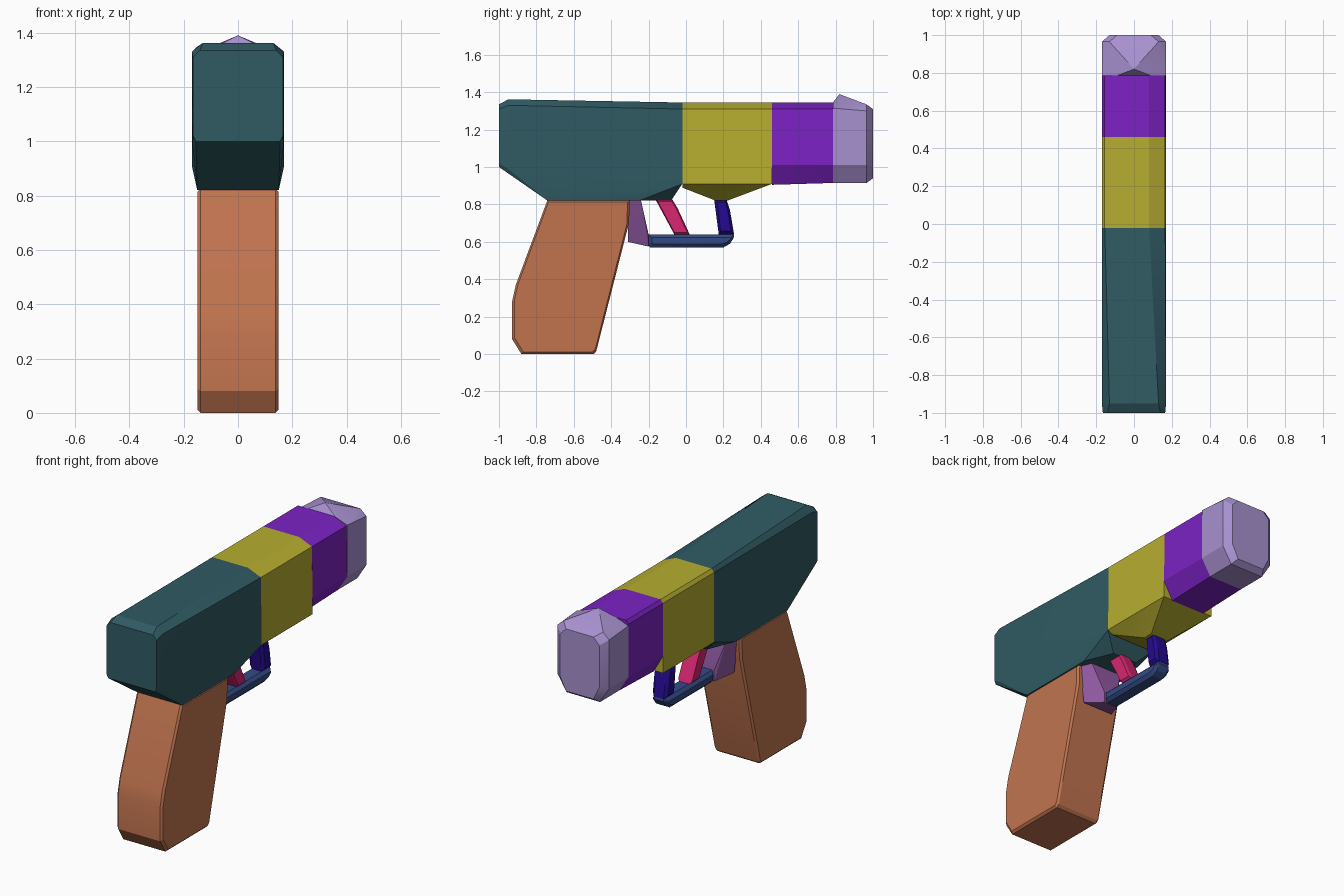
import bpy
import bmesh
import math

if "Cube" in bpy.data.objects:
    bpy.data.objects.remove(bpy.data.objects["Cube"], do_unlink=True)


def material(name, rgb):
    mat = bpy.data.materials.new(name)
    mat.use_nodes = True
    color = [(c / 255 / 12.92 if c < 11 else ((c / 255 + 0.055) / 1.055) ** 2.4) for c in rgb] + [1]
    mat.diffuse_color = color
    mat.node_tree.nodes["Principled BSDF"].inputs["Base Color"].default_value = color
    return mat


def hull_part(name, points, mat):
    """Convex faceted block around a set of points."""
    bm = bmesh.new()
    for p in points:
        bm.verts.new(p)
    result = bmesh.ops.convex_hull(bm, input=bm.verts)
    junk = {g for g in result["geom_interior"] + result["geom_unused"]
            if isinstance(g, bmesh.types.BMVert)}
    bmesh.ops.delete(bm, geom=list(junk), context='VERTS')
    bmesh.ops.dissolve_limit(bm, angle_limit=math.radians(1), verts=bm.verts, edges=bm.edges)
    bmesh.ops.recalc_face_normals(bm, faces=bm.faces)
    mesh = bpy.data.meshes.new(name)
    bm.to_mesh(mesh)
    bm.free()
    mesh.materials.append(mat)
    obj = bpy.data.objects.new(name, mesh)
    bpy.context.collection.objects.link(obj)
    bpy.ops.object.select_all(action='DESELECT')
    obj.select_set(True)
    bpy.context.view_layer.objects.active = obj
    bpy.ops.object.shade_smooth_by_angle(angle=math.radians(20))


def section(y, half):
    """Mirrored cross-section at one station along the barrel."""
    return [(s * x, y, z) for x, z in half for s in (-1, 1)]


def top_section(y, half):
    """Cross-section whose left top edge has a wider bevel."""
    return [(-x, y, z) for x, z in half] + [(0.17, y, half[0][1]), (0.165, y, 1.31), (0.08, y, 1.345)]


def slab(profile, width, chamfer):
    """Side profile with thickness and chamfered rims."""
    ys, zs = zip(*profile)
    cy, cz = (min(ys) + max(ys)) / 2, (min(zs) + max(zs)) / 2
    ky = 1 - 2 * chamfer / (max(ys) - min(ys))
    kz = 1 - 2 * chamfer / (max(zs) - min(zs))
    points = []
    for s in (-1, 1):
        for y, z in profile:
            points.append((s * (width - chamfer), y, z))
            points.append((s * width, cy + (y - cy) * ky, cz + (z - cz) * kz))
    return points


teal = material("dark teal", (48, 91, 100))
yellow = material("mustard", (183, 174, 48))
purple = material("purple", (124, 34, 196))
lavender = material("lavender", (168, 145, 208))
orange = material("terracotta", (193, 116, 79))
plum = material("plum", (146, 90, 164))
blue = material("slate blue", (52, 74, 132))
navy = material("indigo", (36, 10, 144))
pink = material("raspberry", (214, 38, 112))

# Rear receiver
shoulder = [(0.17, 0.91), (0.17, 1.325), (0.155, 1.345)]
hull_part("rear_receiver",
          section(-1, [(0.155, 1.0), (0.165, 1.02), (0.165, 1.31), (0.14, 1.335)])
          + section(-0.95, [(0.168, 0.99), (0.17, 1.33), (0.13, 1.362)])
          + section(-0.74, [(0.15, 0.82), (0.17, 0.99)])
          + section(-0.25, [(0.15, 0.82), (0.17, 0.98)])
          + section(-0.08, [(0.08, 0.82)])
          + top_section(-0.02, shoulder), teal)

# Middle receiver with tapered belly
hull_part("middle_receiver",
          top_section(-0.02, shoulder) + section(-0.02, [(0.14, 0.89)])
          + section(0.16, [(0.06, 0.82)]) + section(0.22, [(0.06, 0.82)])
          + top_section(0.46, shoulder), yellow)

# Barrel with bevelled underside
barrel = [(0.17, 1.01), (0.17, 1.325), (0.155, 1.345)]
hull_part("barrel",
          top_section(0.46, barrel) + section(0.46, [(0.11, 0.905)])
          + top_section(0.785, barrel) + section(0.785, [(0.11, 0.915)]), purple)

# Muzzle and pointed sight
hull_part("muzzle",
          section(0.785, [(0.11, 0.915), (0.17, 1.01), (0.17, 1.315), (0.09, 1.345)])
          + section(0.965, [(0.11, 0.915), (0.17, 1.01), (0.17, 1.30), (0.13, 1.335)])
          + section(1.0, [(0.09, 0.94), (0.13, 1.02), (0.13, 1.27), (0.09, 1.31)])
          + [(0, 0.82, 1.39)], lavender)

# Grip
hull_part("grip", slab([(-0.74, 0.825), (-0.30, 0.825), (-0.305, 0.70), (-0.48, 0.015),
                        (-0.495, 0), (-0.88, 0), (-0.93, 0.08), (-0.93, 0.28),
                        (-0.91, 0.37)], 0.15, 0.012), orange)

# Tapered block behind the trigger
hull_part("guard_block",
          section(-0.31, [(0.13, 0.82), (0.10, 0.60)])
          + section(-0.24, [(0.10, 0.82)])
          + section(-0.2, [(0.045, 0.64), (0.045, 0.575)]), plum)

# Trigger guard
hull_part("guard_bar", slab([(-0.2, 0.58), (-0.19, 0.57), (0.2, 0.57), (0.235, 0.59),
                             (0.257, 0.625), (0.255, 0.64), (-0.2, 0.64)], 0.05, 0.018), blue)
hull_part("guard_post", slab([(0.15, 0.83), (0.215, 0.83), (0.235, 0.77), (0.257, 0.64),
                              (0.175, 0.64)], 0.05, 0.018), navy)

# Trigger
hull_part("trigger", slab([(-0.165, 0.83), (-0.075, 0.83), (-0.045, 0.78), (0.022, 0.635),
                           (-0.06, 0.635)], 0.045, 0.015), pink)
